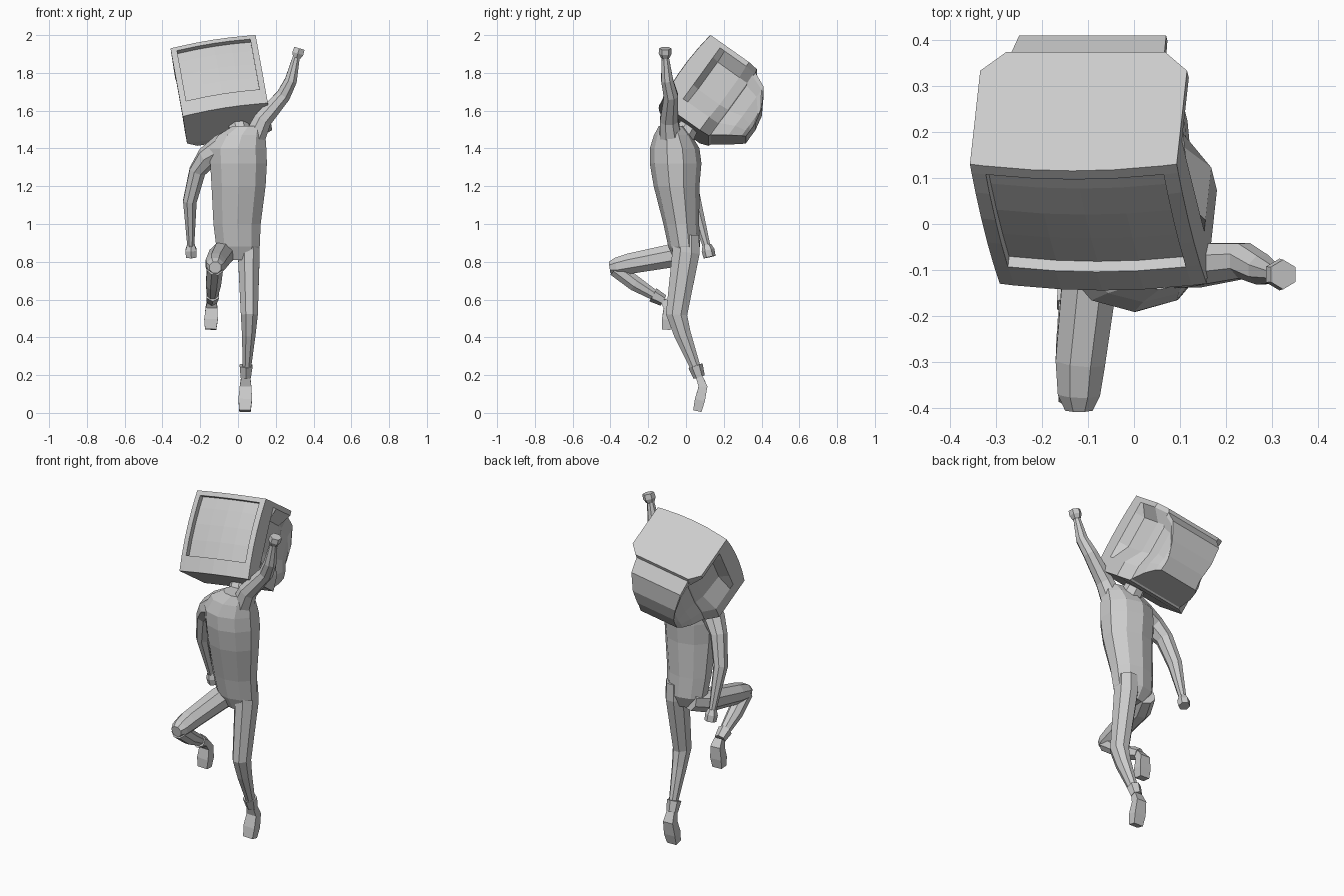
import bpy, bmesh
from math import sin, cos, pi, radians
from mathutils import Vector

default_cube = bpy.data.objects.get("Cube")
if default_cube:
    bpy.data.objects.remove(default_cube, do_unlink=True)

SHADE = (.6, .6, .6, 1)
grey = bpy.data.materials.new("plain_grey")
grey.use_nodes = True
grey.diffuse_color = SHADE
grey.node_tree.nodes["Principled BSDF"].inputs["Base Color"].default_value = SHADE


def finish(name, bm):
    """Turn a bmesh into a flat shaded grey object."""
    bmesh.ops.recalc_face_normals(bm, faces=bm.faces[:])
    mesh = bpy.data.meshes.new(name)
    bm.to_mesh(mesh)
    bm.free()
    mesh.materials.append(grey)
    part = bpy.data.objects.new(name, mesh)
    bpy.context.collection.objects.link(part)


def bridge(bm, first, second):
    """Join two closed vertex rings with quads."""
    for i in range(len(first)):
        bm.faces.new((first[i - 1], first[i], second[i], second[i - 1]))


def limb(name, joints, depth_ratio=1, sides=8, level=False):
    """Loft rings along joints: x, y, z, half width and optional half depth."""
    centres = [Vector(joint[:3]) for joint in joints]
    grow = 1 / cos(pi / sides)
    final = len(joints) - 1
    bm = bmesh.new()
    previous = None
    for k, centre in enumerate(centres):
        along = centres[min(k + 1, final)] - centres[max(k - 1, 0)]
        along = Vector((0, 0, 1)) if level else along.normalized()
        across = (Vector((1, 0, 0)) - along * along.x).normalized()
        through = along.cross(across) * depth_ratio * joints[k][-1]
        across *= joints[k][3]
        ring = []
        for i in range(sides):
            turn = pi * (2 * i + 1) / sides
            offset = across * cos(turn) + through * sin(turn)
            ring.append(bm.verts.new(centre + offset * grow))
        if previous:
            bridge(bm, previous, ring)
        if k in (0, final):
            bm.faces.new(ring)
        previous = ring
    finish(name, bm)


def fist(name, wrist, tip):
    """Small blocky hand, widest at the knuckles."""
    wrist, tip = Vector(wrist), Vector(tip)
    knuckles = wrist.lerp(tip, .45)
    limb(name, [(*wrist, .02), (*knuckles, .03), (*tip, .028)], sides=6)


def boot(side, shin, ankle, heel, toe):
    """Flared cuff on the shin and a blocky foot pointing down."""
    shin, ankle, heel, toe = map(Vector, (shin, ankle, heel, toe))
    limb(side + "_cuff", [(*shin, .034), (*ankle, .027)], sides=6)
    ball = heel.lerp(toe, .55)
    limb(side + "_foot", [(*ankle, .024), (*heel, .031), (*ball, .036), (*toe, .03)],
         depth_ratio=.75, sides=4)


# Monitor head: its own tilted axes
RIGHT = Vector((.988, 0, .155)).normalized()
UP = Vector((-.145, .579, .8)).normalized()
BACK = UP.cross(RIGHT)
BASE = Vector((-.067, -.13, 1.605))
HALF, TALL = .228, .449
COLUMNS = (-1, -.86, -.4, 0, .4, .86, 1)
ROWS = (0, .19, .4, .6, .8, .94, 1)
END = len(COLUMNS) - 1


def head_point(x, depth, height):
    return BASE + RIGHT * x + BACK * depth + UP * height


# Bulging front panel
bm = bmesh.new()
grid = []
for v in ROWS:
    row = []
    for u in COLUMNS:
        bulge = .018 * (2 - u * u - (2 * v - 1) ** 2)
        row.append(bm.verts.new(head_point(u * HALF, -bulge, v * TALL)))
    grid.append(row)
screen = []
for r in range(END):
    for c in range(END):
        low, high = grid[r], grid[r + 1]
        face = bm.faces.new((low[c], low[c + 1], high[c + 1], high[c]))
        if 0 < c < END - 1 and 0 < r < END - 1:
            screen.append(face)

# Casing rings: depth, half width, bottom, top, side recess
shell = [(.08, HALF, 0, TALL, 0),
         (.11, HALF, 0, TALL, .05),
         (.25, HALF, 0, TALL, .06),
         (.3, .175, .01, TALL, .02)]
# The tube housing curls in behind the casing
for degrees in (0, 30, 60, 80):
    t = radians(degrees)
    shell.append((.305 + .155 * sin(t), .11 + .06 * cos(t),
                  .02 + .11 * sin(t), .17 + .26 * cos(t), .02 * cos(t)))

steps = range(END)
border = ([(0, i) for i in steps] + [(i, END) for i in steps]
          + [(END, END - i) for i in steps] + [(END - i, 0) for i in steps])
ring = [grid[r][c] for r, c in border]
for depth, half, bottom, top, recess in shell:
    following = []
    for r, c in border:
        on_recess = c in (0, END) and 1 < r < END - 1
        x = COLUMNS[c] * (half - recess * on_recess)
        height = bottom + ROWS[r] * (top - bottom)
        following.append(bm.verts.new(head_point(x, depth, height)))
    bridge(bm, ring, following)
    ring = following
bm.faces.new(ring)

# Sunken glass
sunk = bmesh.ops.extrude_face_region(bm, geom=screen)
glass = [item for item in sunk["geom"] if isinstance(item, bmesh.types.BMVert)]
bmesh.ops.translate(bm, vec=BACK * .028, verts=glass)
bmesh.ops.delete(bm, geom=[face for face in screen if face.is_valid], context="FACES")
finish("monitor_head", bm)

# Torso and neck
limb("torso", [(.01, -.01, .81, .07, .05),
               (0, -.01, .88, .115, .08),
               (-.005, -.025, 1, .125, .09),
               (.003, -.05, 1.2, .143, .115),
               (.003, -.055, 1.32, .15, .13),
               (0, -.06, 1.4, .15, .125),
               (.02, -.07, 1.47, .125, .095),
               (.055, -.08, 1.52, .08, .06)], sides=10, level=True)
limb("neck", [(.02, -.03, 1.44, .06), (0, .03, 1.54, .05)])

# Raised left arm
limb("left_arm", [(.08, -.08, 1.44, .06),
                  (.13, -.09, 1.55, .048),
                  (.24, -.08, 1.68, .038),
                  (.28, -.1, 1.76, .032),
                  (.31, -.11, 1.89, .018)])
fist("left_fist", (.31, -.11, 1.88), (.325, -.11, 1.93))

# Hanging right arm, with the shoulder running into the chest
limb("right_arm", [(0, -.06, 1.42, .09),
                   (-.09, -.05, 1.39, .075),
                   (-.165, -.03, 1.35, .055),
                   (-.215, 0, 1.28, .043),
                   (-.255, .04, 1.12, .036),
                   (-.25, .11, .88, .018)], depth_ratio=1.1)
fist("right_fist", (-.25, .11, .89), (-.247, .125, .825))

# Standing left leg
limb("left_leg", [(.055, 0, .94, .055),
                  (.057, 0, .85, .058),
                  (.06, -.05, .52, .045),
                  (.057, -.02, .42, .036),
                  (.047, .05, .24, .022)], depth_ratio=1.25)
boot("left", (.043, .05, .25), (.041, .07, .19), (.04, .09, .14), (.037, .06, .01))

# Lifted right leg, folded at the knee
limb("right_thigh", [(-.05, .03, .86, .055),
                     (-.09, -.06, .835, .062),
                     (-.117, -.3, .79, .054),
                     (-.12, -.37, .775, .046),
                     (-.12, -.405, .77, .03)])
limb("right_shin", [(-.122, -.375, .765, .042),
                    (-.13, -.27, .685, .04),
                    (-.138, -.12, .595, .022)])
boot("right", (-.134, -.175, .625), (-.138, -.12, .595), (-.14, -.095, .56), (-.145, -.105, .442))
